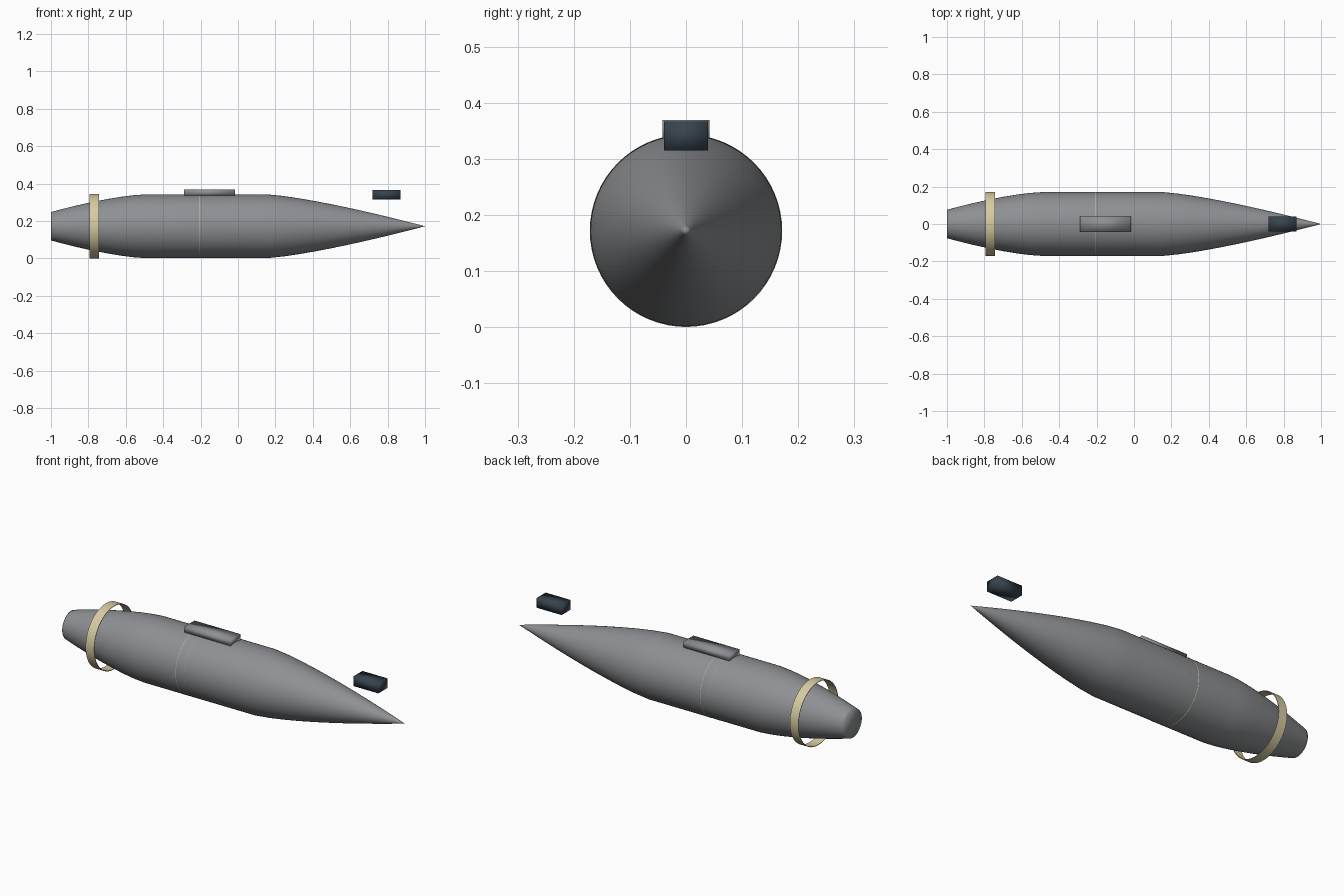
import bpy, bmesh, math
from mathutils import Matrix, Vector

if "Cube" in bpy.data.objects:
    bpy.data.objects.remove(bpy.data.objects["Cube"])

AXIS_Z = 0.172
R = 0.170


def material(name, rgb):
    m = bpy.data.materials.new(name)
    m.diffuse_color = (*rgb, 1)
    m.use_nodes = True
    m.node_tree.nodes["Principled BSDF"].inputs["Base Color"].default_value = m.diffuse_color
    return m


GREY = material("gunmetal grey", (0.27, 0.28, 0.295))
TAN = material("pale khaki", (0.68, 0.60, 0.36))
DARK = material("dark slate", (0.038, 0.056, 0.074))


def finish(bm, name, mat, angle=None):
    bmesh.ops.recalc_face_normals(bm, faces=bm.faces)
    me = bpy.data.meshes.new(name)
    bm.to_mesh(me)
    bm.free()
    me.materials.append(mat)
    ob = bpy.data.objects.new(name, me)
    bpy.context.collection.objects.link(ob)
    for p in me.polygons:
        p.use_smooth = True
    if angle is not None:
        bpy.ops.object.select_all(action='DESELECT')
        ob.select_set(True)
        bpy.context.view_layer.objects.active = ob
        bpy.ops.object.shade_smooth_by_angle(angle=math.radians(angle))
    return ob


def lathe(name, profile, mat, closed=False, angle=None, seg=64):
    """Revolve (x, radius) points around the long axis."""
    bm = bmesh.new()
    vs = [bm.verts.new((x, 0, AXIS_Z + r)) for x, r in profile]
    pairs = list(zip(vs, vs[1:])) + ([(vs[-1], vs[0])] if closed else [])
    edges = [bm.edges.new(p) for p in pairs]
    bmesh.ops.spin(bm, geom=vs + edges, cent=(0, 0, AXIS_Z), axis=(1, 0, 0),
                   angle=math.tau, steps=seg, use_duplicate=False)
    bmesh.ops.remove_doubles(bm, verts=bm.verts, dist=1e-5)
    return finish(bm, name, mat, angle)


def box(name, lo, hi, mat):
    bm = bmesh.new()
    lo, hi = Vector(lo), Vector(hi)
    bmesh.ops.create_cube(bm, size=1, matrix=Matrix.Translation((lo + hi) / 2)
                          @ Matrix.Diagonal((*(hi - lo), 1)))
    return finish(bm, name, mat)


# Body: blunt tapered tail, straight middle, pointed curved nose
tail = [(-0.5 - 0.5 * t, R - 0.094 * t ** 1.45)
        for t in (1, 0.97, 0.85, 0.7, 0.55, 0.4, 0.25, 0.12, 0)]
nose = [(0.16 + 0.84 * t, R * (1 - t ** 1.3))
        for t in (0, 0.1, 0.2, 0.3, 0.4, 0.5, 0.6, 0.7, 0.8, 0.9, 0.96, 1)]
lathe("body", [(-1.0, 0.0)] + tail + nose, GREY)

# Loose band around the tail
lathe("tail_band", [(-0.793, 0.1715), (-0.742, 0.1715),
                    (-0.742, 0.1685), (-0.793, 0.1685)], TAN, True, 30)

# Middle band sunk in the skin, only its thin rims show
lathe("middle_band", [(-0.255, 0.1708), (-0.252, 0.1690),
                      (-0.207, 0.1690), (-0.204, 0.1708)], TAN, False, 30)

# Saddle plate on the back and the separate block ahead of it
box("saddle_plate", (-0.29, -0.042, 0.335), (-0.015, 0.042, 0.369), GREY)
box("forward_block", (0.718, -0.039, 0.315), (0.868, 0.039, 0.367), DARK)
